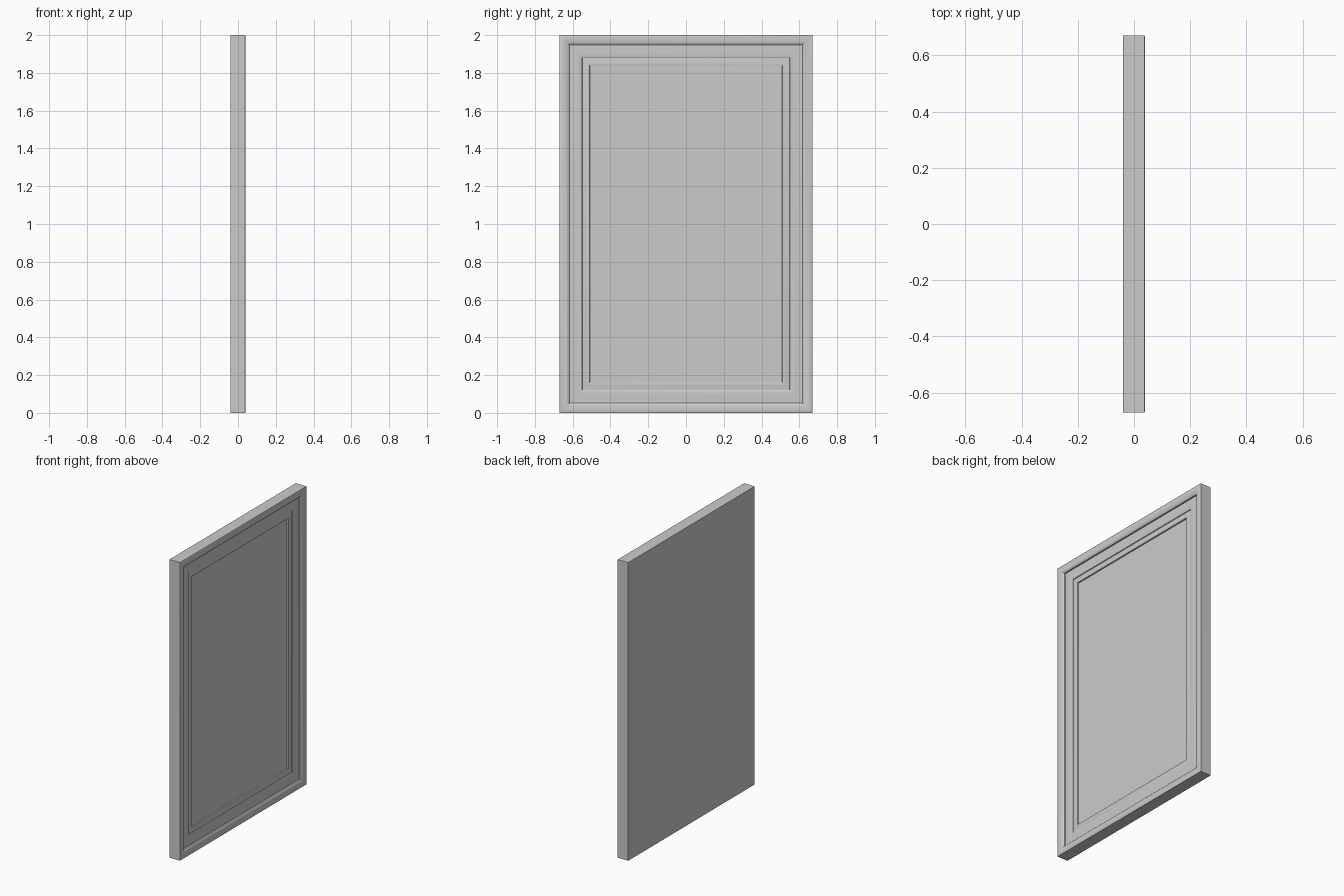
import bpy, bmesh

if "Cube" in bpy.data.objects:
    bpy.data.objects.remove(bpy.data.objects["Cube"])

W, H = 0.67, 2.0      # half width, full height
BACK = -0.04

# Moulding profile: (inset from outer edge, x depth)
PROFILE = [(0.0, BACK), (0.0, 0.038), (0.004, 0.04), (0.022, 0.04),
           (0.036, 0.038), (0.046, 0.034), (0.052, 0.029), (0.053, 0.021),
           (0.075, 0.022), (0.098, 0.023), (0.112, 0.022), (0.120, 0.018),
           (0.122, 0.014), (0.132, 0.015), (0.144, 0.018), (0.154, 0.018),
           (0.160, 0.016), (0.162, 0.008)]


def ring(bm, inset, x):
    w = W - inset
    return [bm.verts.new((x, y, z)) for y, z in
            ((-w, inset), (w, inset), (w, H - inset), (-w, H - inset))]


def finish(bm, name):
    bmesh.ops.recalc_face_normals(bm, faces=bm.faces)
    mesh = bpy.data.meshes.new(name)
    bm.to_mesh(mesh)
    bm.free()
    obj = bpy.data.objects.new(name, mesh)
    bpy.context.collection.objects.link(obj)
    bpy.ops.object.select_all(action='DESELECT')
    obj.select_set(True)
    bpy.context.view_layer.objects.active = obj
    bpy.ops.object.shade_smooth_by_angle()
    return obj


# Mitred frame swept from the profile, closed by the picture panel and flat backing
bm = bmesh.new()
rings = [ring(bm, i, x) for i, x in PROFILE]
for a, b in zip(rings, rings[1:]):
    for k in range(4):
        n = (k + 1) % 4
        bm.faces.new((a[k], a[n], b[n], b[k]))
bm.faces.new(rings[0])
bm.faces.new(rings[-1])
finish(bm, "framed_panel")
